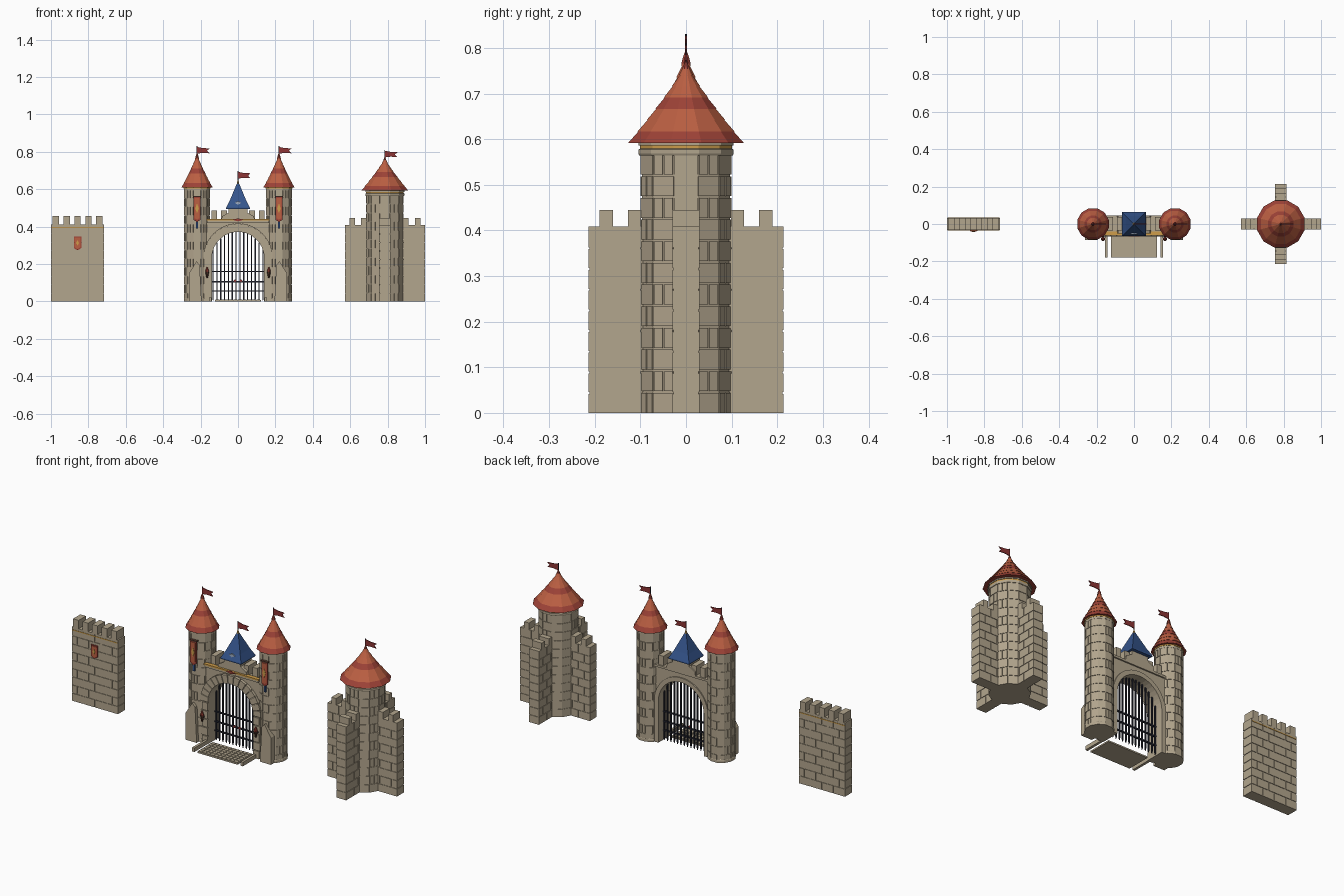
import bpy, bmesh
from math import pi, sin, cos, sqrt, tan
from mathutils import Matrix, Vector

cube = bpy.data.objects.get("Cube")
if cube:
    bpy.data.objects.remove(cube)

COLOURS = {
    "stone": (0.45, 0.38, 0.27), "tile_orange": (0.50, 0.115, 0.055),
    "tile_red": (0.34, 0.055, 0.038), "roof_blue": (0.035, 0.09, 0.26),
    "gold": (0.62, 0.34, 0.07), "iron": (0.02, 0.022, 0.035),
    "wood": (0.10, 0.045, 0.03), "flag_red": (0.27, 0.035, 0.035),
    "pale_blue": (0.35, 0.43, 0.55),
}
NAMES = list(COLOURS)
MATS = []
for key, rgb in COLOURS.items():
    m = bpy.data.materials.new(key)
    m.use_nodes = True
    m.diffuse_color = (*rgb, 1)
    m.node_tree.nodes["Principled BSDF"].inputs["Base Color"].default_value = (*rgb, 1)
    MATS.append(m)


class Part:
    """One object, gathered from simple solids."""
    def __init__(self, name):
        self.name, self.bm, self.slots = name, bmesh.new(), []

    def slot(self, colour):
        if colour not in self.slots:
            self.slots.append(colour)
        return self.slots.index(colour)

    def box(self, x0, x1, y0, y1, z0, z1, colour="stone", spin=None):
        mat = Matrix.Translation(((x0 + x1) / 2, (y0 + y1) / 2, (z0 + z1) / 2))
        mat = mat @ Matrix.Diagonal((x1 - x0, y1 - y0, z1 - z0, 1))
        new = bmesh.ops.create_cube(self.bm, size=1, matrix=(spin or Matrix()) @ mat)
        for f in {f for v in new["verts"] for f in v.link_faces}:
            f.material_index = self.slot(colour)

    def plate(self, pts, y0, y1, colour="stone"):
        """Extrude an outline of (x, z) points from y0 to y1."""
        a, b = ([self.bm.verts.new((x, y, z)) for x, z in pts] for y in (y0, y1))
        faces = [self.bm.faces.new(a), self.bm.faces.new(b[::-1])]
        for i in range(len(a)):
            faces.append(self.bm.faces.new((a[i - 1], a[i], b[i], b[i - 1])))
        for f in faces:
            f.material_index = self.slot(colour)

    def lathe(self, prof, n, cx=0, cy=0, colours=("stone",)):
        """Spin (radius, z) points into n flat sides; one colour per band."""
        rings = []
        for r, z in prof:
            ring = []
            for k in range(n):
                a = (k + 0.5) * 2 * pi / n
                ring.append(self.bm.verts.new((cx + r * cos(a), cy + r * sin(a), z)))
            rings.append(ring)
        for i in range(len(rings) - 1):
            a, b = rings[i], rings[i + 1]
            for k in range(n):
                f = self.bm.faces.new((a[k - 1], a[k], b[k], b[k - 1]))
                f.material_index = self.slot(colours[i % len(colours)])
        self.bm.faces.new(rings[0][::-1]).material_index = self.slot(colours[0])
        self.bm.faces.new(rings[-1]).material_index = self.slot(colours[-1])

    def done(self):
        bmesh.ops.recalc_face_normals(self.bm, faces=self.bm.faces)
        me = bpy.data.meshes.new(self.name)
        self.bm.to_mesh(me)
        self.bm.free()
        for c in self.slots:
            me.materials.append(MATS[NAMES.index(c)])
        ob = bpy.data.objects.new(self.name, me)
        bpy.context.collection.objects.link(ob)


def brick_wall(p, half, thick, top, spin, rows=9, brick=0.072, gap=0.004):
    """Running-bond wall: bricks stand slightly proud of a solid core."""
    d = 0.003
    p.box(-half + d, half - d, -thick + d, thick - d, 0, top, spin=spin)
    h = top / rows
    for r in range(rows):
        x = -half - (brick / 2 if r % 2 else 0)
        while x < half - gap:
            a, b = max(x, -half), min(x + brick - gap, half)
            if b - a > gap:
                p.box(a, b, -thick, thick, r * h, (r + 1) * h - (gap if r < rows - 1 else 0), spin=spin)
            x += brick


def round_tower(p, cx, r, top, rows, n=12):
    """Faceted tower with a raised block pattern on each side."""
    p.lathe([(r, 0), (r, top)], n, cx)
    h, apo, w = top / rows, r * cos(pi / n), r * sin(pi / n)
    for k in range(n):
        spin = Matrix.Translation((cx, 0, 0)) @ Matrix.Rotation(k * 2 * pi / n, 4, "Z")
        for i in range(rows):
            spans = [(-w, w)] if (i + k) % 2 else [(-w * 0.9, -0.002), (0.002, w * 0.9)]
            for a, b in spans:
                p.box(apo - 0.01, apo + 0.003, a, b, i * h, (i + 1) * h - 0.004, spin=spin)


def tiled_roof(p, cx, r, z0, z1):
    """Flared cone in seven overlapping tile rows, two of them darker."""
    prof, cols, rows = [], [], 7
    for i in range(rows):
        c = "tile_red" if i in (0, 3) else "tile_orange"
        for t, lip in ((i / rows, 0.002), ((i + 1) / rows, 0)):
            prof.append((r * (1 - t) ** 1.15 + lip, z0 + (z1 - z0) * t))
            cols.append(c)
    prof[-1] = (0.003, z1)
    p.lathe(prof, 12, cx, 0, cols[:-1])
    p.lathe([(0.011, z1 - 0.02), (0.008, z1 - 0.008), (0.002, z1 + 0.008)], 8, cx, 0, ["tile_red"])


def flag(name, cx, z0, z1):
    p = Part(name)
    p.lathe([(0.002, z0), (0.002, z1)], 6, cx, 0, ["iron"])
    t = z1 - 0.004
    p.plate([(cx, t), (cx + 0.03, t - 0.006), (cx + 0.068, t - 0.008), (cx + 0.054, t - 0.02),
             (cx + 0.066, t - 0.034), (cx + 0.03, t - 0.032), (cx, t - 0.036)], -0.002, 0.002, "flag_red")
    p.done()


def diamond(cx, cz, w, h):
    return [(cx - w, cz), (cx, cz - h), (cx + w, cz), (cx, cz + h)]


def shield(cx, z0, z1, w):
    return [(cx - w, z1), (cx - w, z0 + w * 0.6), (cx, z0), (cx + w, z0 + w * 0.6), (cx + w, z1)]


def arch(r, cz, steps=20):
    """Round-topped outline from the right foot over to the left foot."""
    arc = [(r * cos(pi * i / steps), cz + r * sin(pi * i / steps)) for i in range(steps + 1)]
    return [(r, 0)] + arc + [(-r, 0)]


# Free-standing wall panel with battlements, gilt trim and shield
p = Part("wall_panel")
X = -0.858
brick_wall(p, 0.142, 0.032, 0.41, Matrix.Translation((X, 0, 0)))
for i in range(5):
    c = X + (i - 2) * 0.0585
    p.box(c - 0.017, c + 0.017, -0.032, 0.032, 0.405, 0.457)
p.box(X - 0.14, X + 0.14, -0.034, 0.034, 0.392, 0.397, "gold")
p.done()
p = Part("wall_shield")
p.plate(shield(X, 0.273, 0.347, 0.02), -0.038, -0.031, "tile_red")
p.plate(shield(X, 0.280, 0.341, 0.015), -0.040, -0.037, "tile_orange")
p.plate(diamond(X, 0.313, 0.008, 0.015), -0.042, -0.039, "gold")
p.done()

# Corner tower standing on crossed walls
TX = 0.785
p = Part("crossed_walls")
for turn in (0, pi / 2):
    spin = Matrix.Translation((TX, 0, 0)) @ Matrix.Rotation(turn, 4, "Z")
    brick_wall(p, 0.214, 0.03, 0.408, spin)
    for s in (-1, 1):
        for c in (0.113, 0.175):
            a, b = sorted((s * (c - 0.0145), s * (c + 0.0145)))
            p.box(a, b, -0.03, 0.03, 0.40, 0.445, spin=spin)
p.done()
p = Part("corner_tower")
round_tower(p, TX, 0.1, 0.57, 12)
p.lathe([(0.106, 0.564), (0.108, 0.568), (0.108, 0.577), (0.102, 0.58)], 12, TX)
p.lathe([(0.104, 0.579), (0.104, 0.586)], 12, TX, 0, ["gold"])
p.lathe([(0.108, 0.586), (0.108, 0.594)], 12, TX)
p.done()
p = Part("corner_tower_roof")
tiled_roof(p, TX, 0.129, 0.592, 0.765)
p.done()
flag("corner_tower_flag", TX, 0.75, 0.81)

# Gate towers, their roofs, banners, buttresses and torches
for side, s in (("left", 1), ("right", -1)):
    cx = 0.219 * s
    p = Part(side + "_gate_tower")
    round_tower(p, cx, 0.069, 0.60, 13)
    p.lathe([(0.073, 0), (0.073, 0.014), (0.069, 0.02)], 12, cx)
    p.lathe([(0.073, 0.592), (0.073, 0.603)], 12, cx)
    p.lathe([(0.075, 0.603), (0.075, 0.61)], 12, cx, 0, ["gold"])
    p.done()
    p = Part(side + "_gate_roof")
    tiled_roof(p, cx, 0.085, 0.609, 0.785)
    p.done()
    flag(side + "_gate_flag", cx, 0.77, 0.83)

    p = Part(side + "_banner")
    p.box(cx - 0.022, cx + 0.022, -0.084, -0.066, 0.558, 0.564, "wood")
    p.plate(shield(cx, 0.425, 0.56, 0.019), -0.081, -0.075, "tile_red")
    p.plate(shield(cx, 0.437, 0.552, 0.014), -0.083, -0.080, "tile_orange")
    p.plate(diamond(cx, 0.498, 0.010, 0.026), -0.085, -0.082, "gold")
    p.box(cx - 0.005, cx + 0.005, -0.078, -0.066, 0.39, 0.44, "roof_blue")
    p.done()

    p = Part(side + "_buttress")
    p.plate([(s * x, z) for x, z in ((0.195, 0), (0.262, 0), (0.262, 0.15), (0.222, 0.215),
                                     (0.205, 0.195))], -0.085, -0.02)
    p.done()

    p = Part(side + "_torch")
    tx = 0.165 * s
    p.box(tx - 0.006, tx + 0.006, -0.075, -0.06, 0.145, 0.155, "iron")
    p.lathe([(0.004, 0.125), (0.007, 0.14), (0.011, 0.158)], 8, tx, -0.08, ["wood"])
    p.lathe([(0.009, 0.158), (0.010, 0.165), (0.002, 0.185)], 8, tx, -0.08, ["tile_red"])
    p.done()

# Gatehouse wall with the arched opening
R, CZ = 0.14, 0.232
p = Part("gatehouse")
p.plate([(-0.17, 0), (-0.17, 0.43), (0.17, 0.43), (0.17, 0)] + arch(R, CZ), -0.045, 0.037)
for x in (-0.128, -0.075, 0.075, 0.128):
    p.box(x - 0.015, x + 0.015, -0.035, 0.037, 0.425, 0.485)
p.plate([(-0.09, 0.43), (-0.085, 0.455), (-0.05, 0.475), (-0.05, 0.505), (0.05, 0.505),
         (0.05, 0.475), (0.085, 0.455), (0.09, 0.43)], -0.05, 0.045)
p.box(-0.165, 0.165, -0.058, 0.045, 0.42, 0.432)
p.box(-0.168, 0.168, -0.062, -0.04, 0.432, 0.44, "gold")
p.plate(diamond(0, 0.436, 0.03, 0.008), -0.066, -0.06, "tile_red")
p.done()

# Raised arch with wedge stones and jambs
p = Part("arch_ring")
p.plate(arch(0.181, CZ)[::-1] + arch(R, CZ), -0.060, -0.03)
p.plate(arch(0.165, CZ)[::-1] + arch(R, CZ), 0.03, 0.043)
N = 15
for i in range(N):
    a, b = (pi * (i + e) / N for e in (0.05, 0.95))
    p.plate([(r * cos(t), CZ + r * sin(t)) for r, t in ((R, a), (0.186, a), (0.186, b), (R, b))], -0.066, -0.05)
for s in (-1, 1):
    for i in range(5):
        a, b = sorted((s * R, s * (0.182 if i % 2 else 0.174)))
        p.box(a, b, -0.066, -0.05, i * CZ / 5, (i + 1) * CZ / 5 - 0.004)
p.done()

# Portcullis
p = Part("portcullis")
for i in range(14):
    x = (i - 6.5) * 0.0205
    p.box(x - 0.003, x + 0.003, -0.004, 0.004, 0.012, CZ + sqrt(R * R - x * x), "iron")
    p.plate([(x - 0.003, 0.012), (x, 0), (x + 0.003, 0.012)], -0.003, 0.003, "iron")
for z in (0.055, 0.105, 0.16):
    p.box(-R, R, -0.007, 0.003, z - 0.003, z + 0.003, "iron")
for x in (-0.016, 0.016):
    p.plate(diamond(x, 0.11, 0.008, 0.008), -0.012, -0.006, "flag_red")
p.done()

# Drawbridge with paving blocks and low kerb rails
p = Part("drawbridge")
p.box(-0.123, 0.123, -0.18, -0.045, 0, 0.008)
for j in range(6):
    for i in range(10):
        x, y = -0.121 + i * 0.0243, -0.178 + j * 0.022
        p.box(x, x + 0.021, y, y + 0.019, 0.004, 0.011)
for s in (-1, 1):
    p.box(s * 0.149 - 0.007, s * 0.149 + 0.007, -0.18, -0.06, 0, 0.022)
p.done()

# Blue roof above the gate
p = Part("gate_pavilion_roof")
q = sqrt(2)
p.lathe([(0.063 * q, 0.495), (0.063 * q, 0.502), (0.044 * q, 0.54), (0.022 * q, 0.592),
         (0.003, 0.64)], 4, 0, 0, ["roof_blue"])
p.lathe([(0.008, 0.628), (0.002, 0.65)], 6, 0, 0, ["gold"])
p.plate(diamond(0, 0.527, 0.018, 0.010), -0.056, -0.048, "pale_blue")
p.done()
flag("gate_pavilion_flag", 0, 0.63, 0.697)
